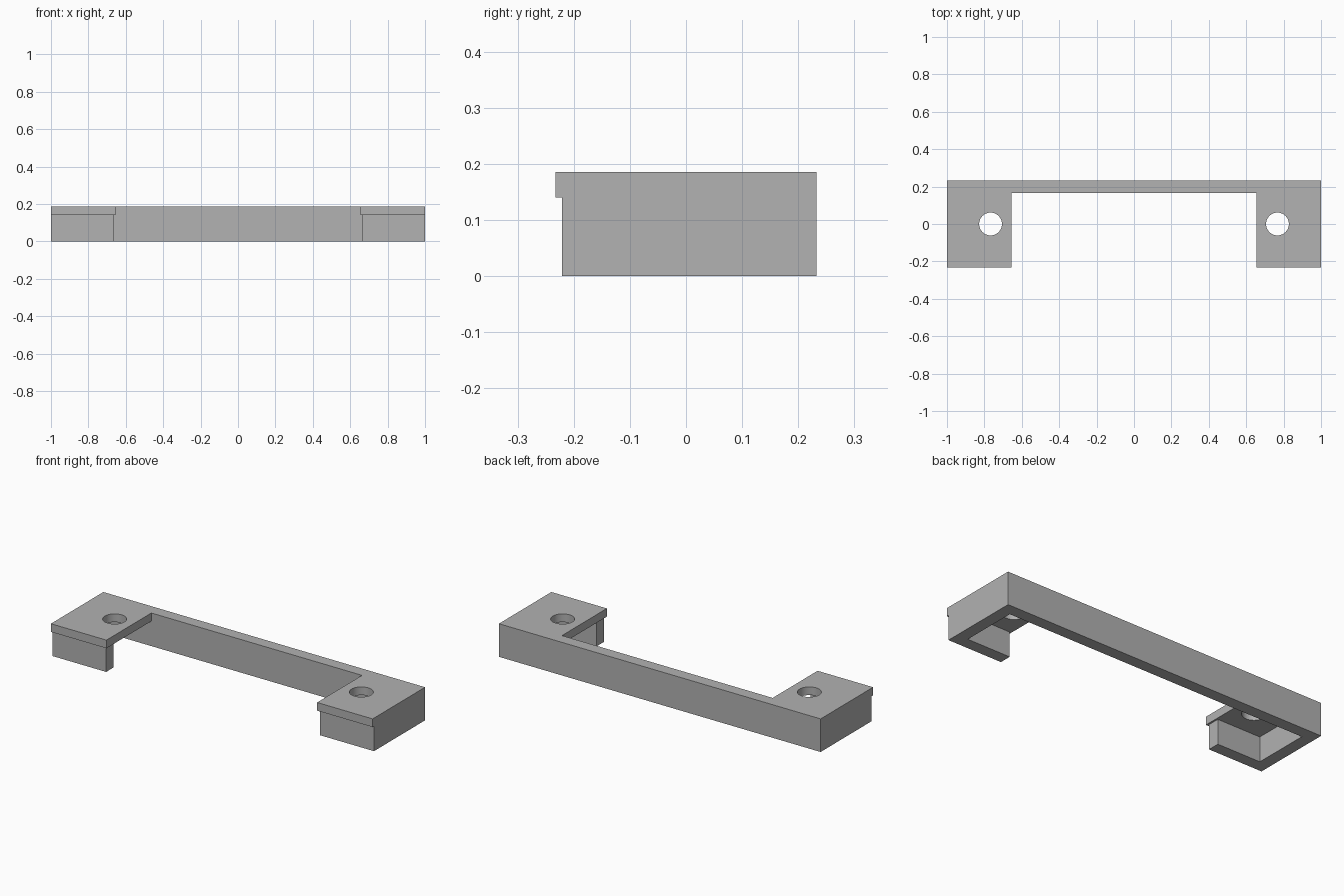
import bpy, bmesh

cube = bpy.data.objects.get("Cube")
if cube:
    bpy.data.objects.remove(cube, do_unlink=True)

BACK, FRONT, LIP = 0.233, -0.221, -0.233   # depth of rear face, hook face, plate edge
WALL = 0.067                               # wall thickness
PLATE_Z, TOP = 0.14, 0.186                 # underside and top of the end plates
PLATE_X, HOOK_X = 0.655, 0.665             # inner ends of plates and hooks

grey = bpy.data.materials.new("plain grey")
grey.use_nodes = True
grey.diffuse_color = (0.445, 0.445, 0.445, 1)
grey.node_tree.nodes["Principled BSDF"].inputs["Base Color"].default_value = grey.diffuse_color


def finish(name, bm):
    bmesh.ops.recalc_face_normals(bm, faces=bm.faces)
    mesh = bpy.data.meshes.new(name)
    bm.to_mesh(mesh)
    bm.free()
    mesh.materials.append(grey)
    obj = bpy.data.objects.new(name, mesh)
    bpy.context.collection.objects.link(obj)
    return obj


def prism(name, half, z0, z1):
    """Mirror a half outline across x = 0 and extrude it from z0 to z1."""
    outline = half + [(-x, y) for x, y in reversed(half)]
    bm = bmesh.new()
    face = bm.faces.new([bm.verts.new((x, y, z0)) for x, y in outline])
    geom = bmesh.ops.extrude_face_region(bm, geom=[face])["geom"]
    verts = [g for g in geom if isinstance(g, bmesh.types.BMVert)]
    bmesh.ops.translate(bm, verts=verts, vec=(0, 0, z1 - z0))
    return finish(name, bm)


def combine(target, other, operation):
    mod = target.modifiers.new(operation.lower(), "BOOLEAN")
    mod.operation, mod.solver, mod.object = operation, "EXACT", other
    bpy.context.view_layer.objects.active = target
    bpy.ops.object.modifier_apply(modifier=mod.name)
    bpy.data.objects.remove(other, do_unlink=True)


# Rear rail with side walls and front hooks, open towards the middle
bracket = prism("bracket", [
    (1, BACK), (1, FRONT), (HOOK_X, FRONT), (HOOK_X, FRONT + WALL),
    (1 - WALL, FRONT + WALL), (1 - WALL, BACK - WALL)], 0, TOP)

# Top sheet: two end plates with a small lip, joined by the rail
plates = prism("end_plates", [
    (1, BACK), (1, LIP), (PLATE_X, LIP), (PLATE_X, BACK - WALL)], PLATE_Z, TOP)
combine(bracket, plates, "UNION")

# Round screw holes through the plates
for side in (-1, 1):
    bm = bmesh.new()
    bmesh.ops.create_cone(bm, cap_ends=True, segments=48, radius1=0.061, radius2=0.061, depth=0.1)
    bmesh.ops.translate(bm, verts=bm.verts, vec=(side * 0.767, 0, TOP - 0.02))
    cutter = finish("hole_cutter", bm)
    cutter.hide_render = True
    combine(bracket, cutter, "DIFFERENCE")

# Smooth hole walls, crisp edges elsewhere
bpy.ops.object.select_all(action="DESELECT")
bracket.select_set(True)
bpy.context.view_layer.objects.active = bracket
bpy.ops.object.shade_smooth_by_angle()
